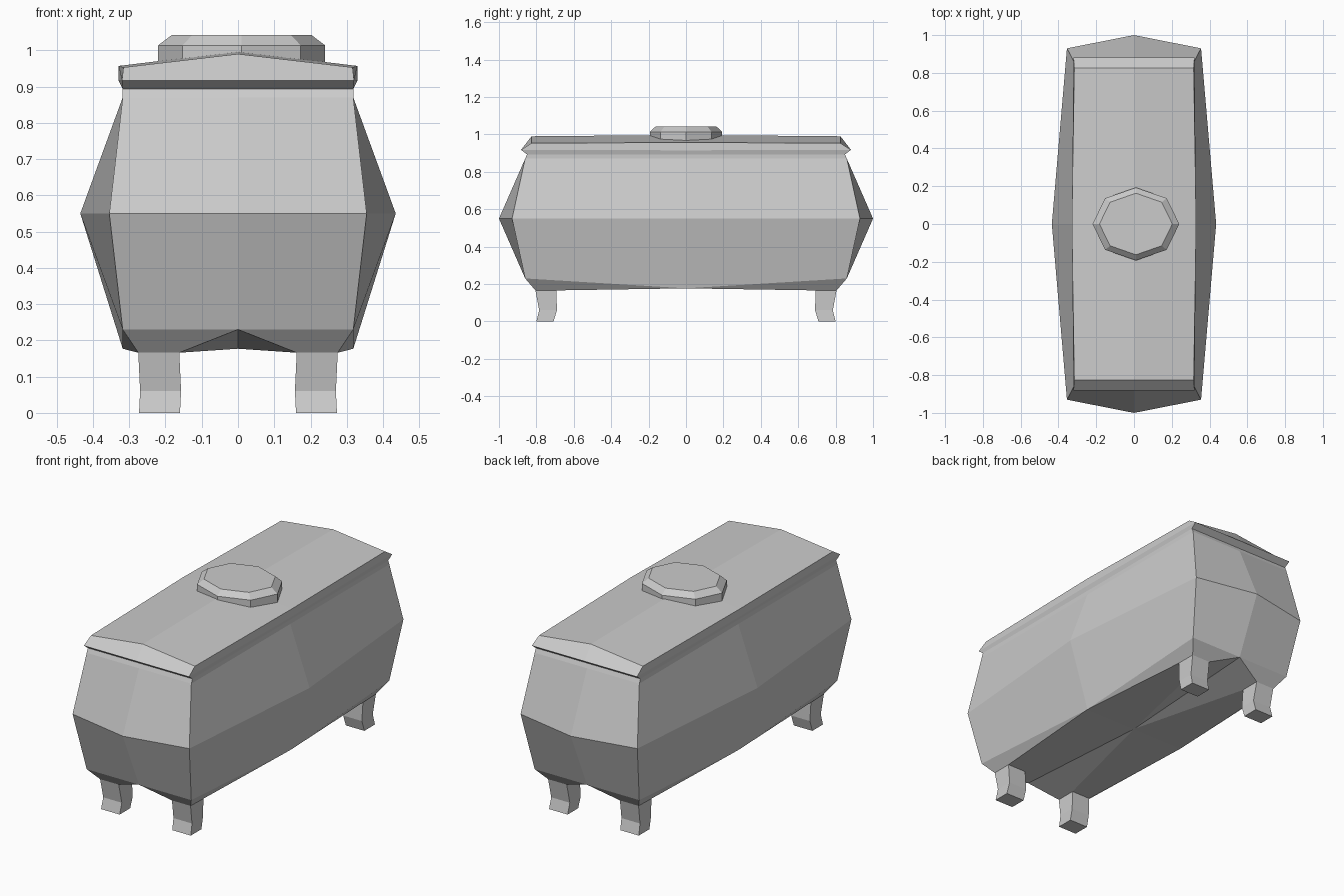
import bpy
import math

if "Cube" in bpy.data.objects:
    bpy.data.objects.remove(bpy.data.objects["Cube"])


def make(name, verts, faces, mirror=True):
    mesh = bpy.data.meshes.new(name)
    mesh.from_pydata(verts, [], faces)
    mesh.update()
    obj = bpy.data.objects.new(name, mesh)
    bpy.context.collection.objects.link(obj)
    if mirror:
        # each part is one quarter, reflected across x and y
        mod = obj.modifiers.new("quarters", 'MIRROR')
        mod.use_axis = (True, True, False)
        mod.merge_threshold = 0.0005
    return obj


def bands(rings, n, closed=False):
    # quads joining stacked rings of n points, lowest ring first
    span = n if closed else n - 1
    return [(r * n + i, r * n + (i + 1) % n,
             (r + 1) * n + (i + 1) % n, (r + 1) * n + i)
            for r in range(rings - 1) for i in range(span)]


def ring(front, corner, side):
    # quarter ring: front middle, corner, side middle
    return [(0, *front), corner, (side[0], 0, side[1])]


# Leg sections: inner x, outer x, front y, back y, z
leg_sections = [(0.16, 0.273, -0.80, -0.708, 0.0),
                (0.157, 0.27, -0.785, -0.69, 0.06),
                (0.162, 0.275, -0.805, -0.693, 0.166)]
leg = [p for a, b, f, k, z in leg_sections
       for p in ((a, f, z), (b, f, z), (b, k, z), (a, k, z))]
make("legs", leg, bands(3, 4, True) + [(3, 2, 1, 0)])

# Bulging tub, with its underside running into the leg tops
tub = (ring((-0.86, 0.23), (0.318, -0.86, 0.23), (0.318, 0.177))
       + ring((-1.0, 0.55), (0.355, -0.93, 0.55), (0.435, 0.55))
       + ring((-0.86, 0.87), (0.318, -0.86, 0.87), (0.318, 0.87))
       + ring((-0.85, 0.893), (0.318, -0.85, 0.893), (0.318, 0.893)))
tub += leg[8:12] + [(0, 0, 0.177)]
underside = [(12, 13, 1, 0), (13, 14, 2, 1), (16, 15, 12, 0), (16, 2, 14, 15)]
make("tub", tub, bands(4, 3) + underside)

# Overhanging lid with a low ridge
lid = (ring((-0.85, 0.893), (0.318, -0.85, 0.893), (0.318, 0.893))
       + ring((-0.882, 0.917), (0.32, -0.882, 0.917), (0.329, 0.915))
       + ring((-0.826, 0.99), (0.316, -0.826, 0.953), (0.329, 0.957))
       + [(0, 0, 0.997)])
make("lid", lid, bands(3, 3) + [(6, 7, 8, 9)])

# Octagonal cap with a chamfered top
cap = [(0.01 + rx * math.cos(math.tau * i / 8), ry * math.sin(math.tau * i / 8), z)
       for rx, ry, z in ((0.23, 0.193, 0.966), (0.23, 0.193, 1.014), (0.193, 0.163, 1.042))
       for i in range(8)]
make("cap", cap, bands(3, 8, True) + [tuple(range(16, 24)), tuple(range(7, -1, -1))],
     mirror=False)
